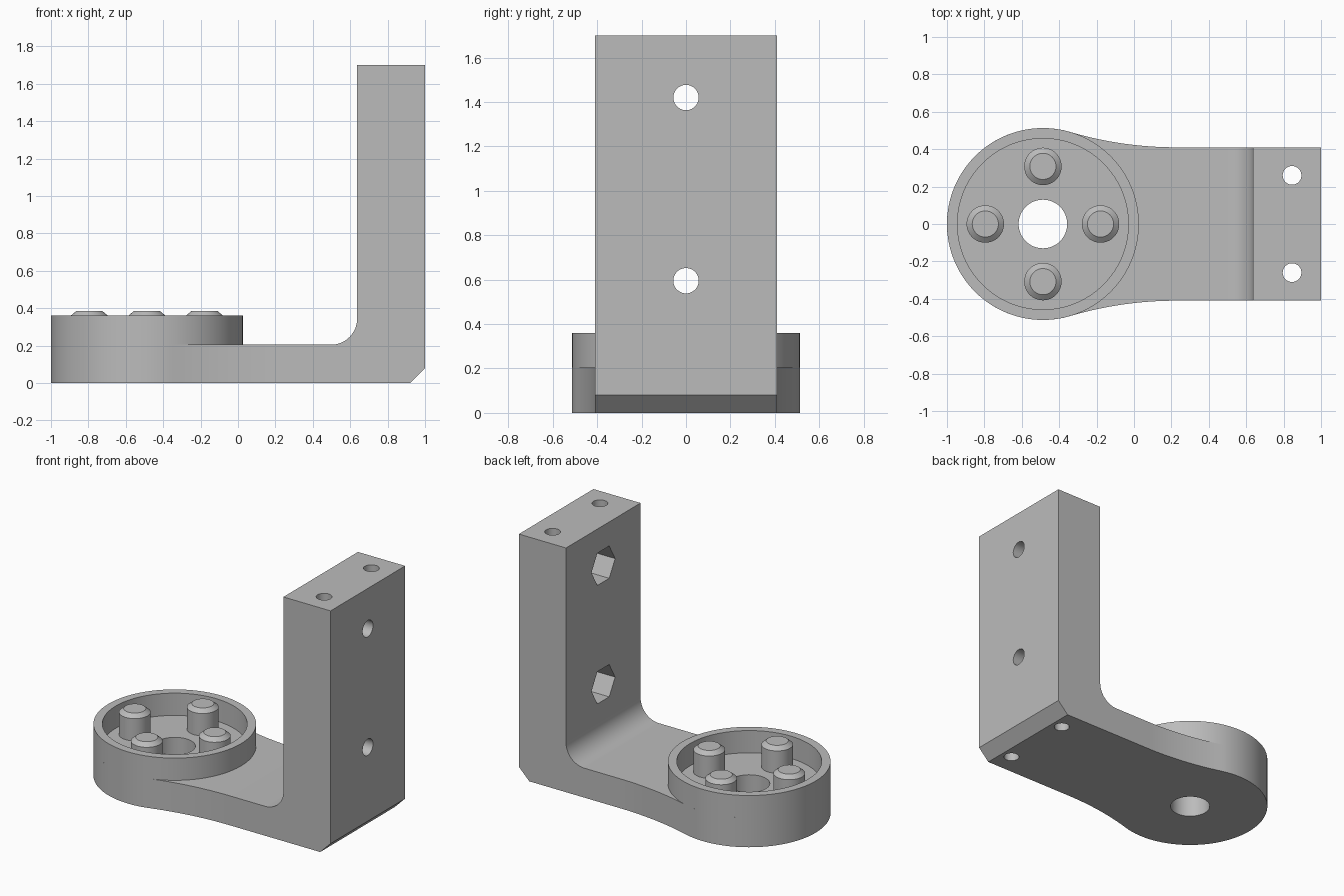
import bpy
import bmesh
from math import sin, cos, pi, sqrt, atan2
from mathutils import Vector

cube = bpy.data.objects.get("Cube")
if cube:
    bpy.data.objects.remove(cube, do_unlink=True)

# Main sizes
HUB_X, HUB_R = -0.487, 0.513
HALF_W = 0.41
PLATE, RIM_TOP, HEIGHT = 0.205, 0.36, 1.70
WALL_X = 0.637

grey = bpy.data.materials.new("plain_grey")
grey.use_nodes = True
colour = (0.5, 0.5, 0.5, 1)
grey.diffuse_color = colour
grey.node_tree.nodes["Principled BSDF"].inputs["Base Color"].default_value = colour


def arc(cx, cy, r, start, end, n):
    """Points along an arc, both ends included."""
    steps = [start + (end - start) * i / n for i in range(n + 1)]
    return [(cx + r * cos(a), cy + r * sin(a)) for a in steps]


def circle(cx, cy, r, n=48):
    return arc(cx, cy, r, 0, 2 * pi, n)[:-1]


def finish(name, bm):
    mesh = bpy.data.meshes.new(name)
    bm.to_mesh(mesh)
    bm.free()
    mesh.materials.append(grey)
    obj = bpy.data.objects.new(name, mesh)
    bpy.context.collection.objects.link(obj)
    return obj


def prism(name, points, direction):
    """Extrude a closed polygon of 3D points along a direction."""
    bm = bmesh.new()
    face = bm.faces.new([bm.verts.new(p) for p in points])
    top = bmesh.ops.extrude_face_region(bm, geom=[face])["geom"]
    bmesh.ops.translate(bm, vec=Vector(direction),
                        verts=[v for v in top if isinstance(v, bmesh.types.BMVert)])
    bmesh.ops.recalc_face_normals(bm, faces=bm.faces)
    return finish(name, bm)


def lathe(name, profile, cx, cy, n, cap=False):
    """Spin (radius, z) points around a vertical axis."""
    bm = bmesh.new()
    rings = [[bm.verts.new((x, y, z)) for x, y in circle(cx, cy, r, n)]
             for r, z in profile]
    for low, high in zip(rings, rings[1:]):
        for i in range(n):
            j = (i + 1) % n
            bm.faces.new((low[i], low[j], high[j], high[i]))
    if cap:
        bm.faces.new(rings[-1])
    return finish(name, bm)


def activate(obj):
    bpy.ops.object.select_all(action="DESELECT")
    obj.select_set(True)
    bpy.context.view_layer.objects.active = obj


def boolean(obj, tool, operation):
    tool.hide_render = True
    mod = obj.modifiers.new("cut", "BOOLEAN")
    mod.operation, mod.solver, mod.object = operation, "EXACT", tool
    activate(obj)
    bpy.ops.object.modifier_apply(modifier=mod.name)
    bpy.data.objects.remove(tool, do_unlink=True)


# Bracket body: L-shaped side profile with inner fillet and outer chamfer
fillet = 0.14
side = [(-1.1, 0), (0.92, 0), (1, 0.08), (1, HEIGHT), (WALL_X, HEIGHT)]
side += arc(WALL_X - fillet, PLATE + fillet, fillet, 0, -pi / 2, 16)
side.append((-1.1, PLATE))
body = prism("bracket_body", [(x, -0.6, z) for x, z in side], (0, 1.2, 0))

# Plan outline: round hub blending through concave arcs into the straight arm
blend = 2.0
dx = sqrt(HUB_R ** 2 - HALF_W ** 2 + 2 * blend * (HUB_R - HALF_W))
tangent = atan2(HALF_W + blend, dx)
neck = arc(HUB_X + dx, HALF_W + blend, blend, -pi / 2, tangent - pi, 16)[:-1]
plan = [(1.1, HALF_W)] + neck
plan += arc(HUB_X, 0, HUB_R, tangent, 2 * pi - tangent, 96)
plan += [(x, -y) for x, y in reversed(neck)] + [(1.1, -HALF_W)]
outline = prism("outline_cutter", [(x, y, -0.1) for x, y in plan], (0, 0, 2))
boolean(body, outline, "INTERSECT")

# Vertical holes: hub bore and the two long holes down the upright
for x, y, r in ((HUB_X, 0, 0.13), (0.845, 0.26, 0.05), (0.845, -0.26, 0.05)):
    tool = prism("bore_cutter", [(a, b, -0.1) for a, b in circle(x, y, r)], (0, 0, 2))
    boolean(body, tool, "DIFFERENCE")

# Bolt holes through the upright with hexagonal nut pockets on the inner face
for z in (0.595, 1.42):
    for start, length, r, n in ((0.5, 0.6, 0.057, 48), (0.5, 0.337, 0.13, 6)):
        ring = [(start, a, b) for a, b in circle(0, z, r, n)]
        boolean(body, prism("bolt_cutter", ring, (length, 0, 0)), "DIFFERENCE")

# Hub rim standing around the recessed floor
inner = 0.457
parts = [body, lathe("hub_rim", [(HUB_R, PLATE), (HUB_R, RIM_TOP),
                                 (inner, RIM_TOP), (inner, PLATE)], HUB_X, 0, 128)]

# Four chamfered posts around the bore
post = [(0.1, PLATE), (0.1, RIM_TOP), (0.07, 0.385)]
for i in range(4):
    a = i * pi / 2
    parts.append(lathe(f"hub_post_{i + 1}", post,
                       HUB_X + 0.308 * cos(a), 0.308 * sin(a), 48, cap=True))

for part in parts:
    activate(part)
    bpy.ops.object.shade_smooth_by_angle()
